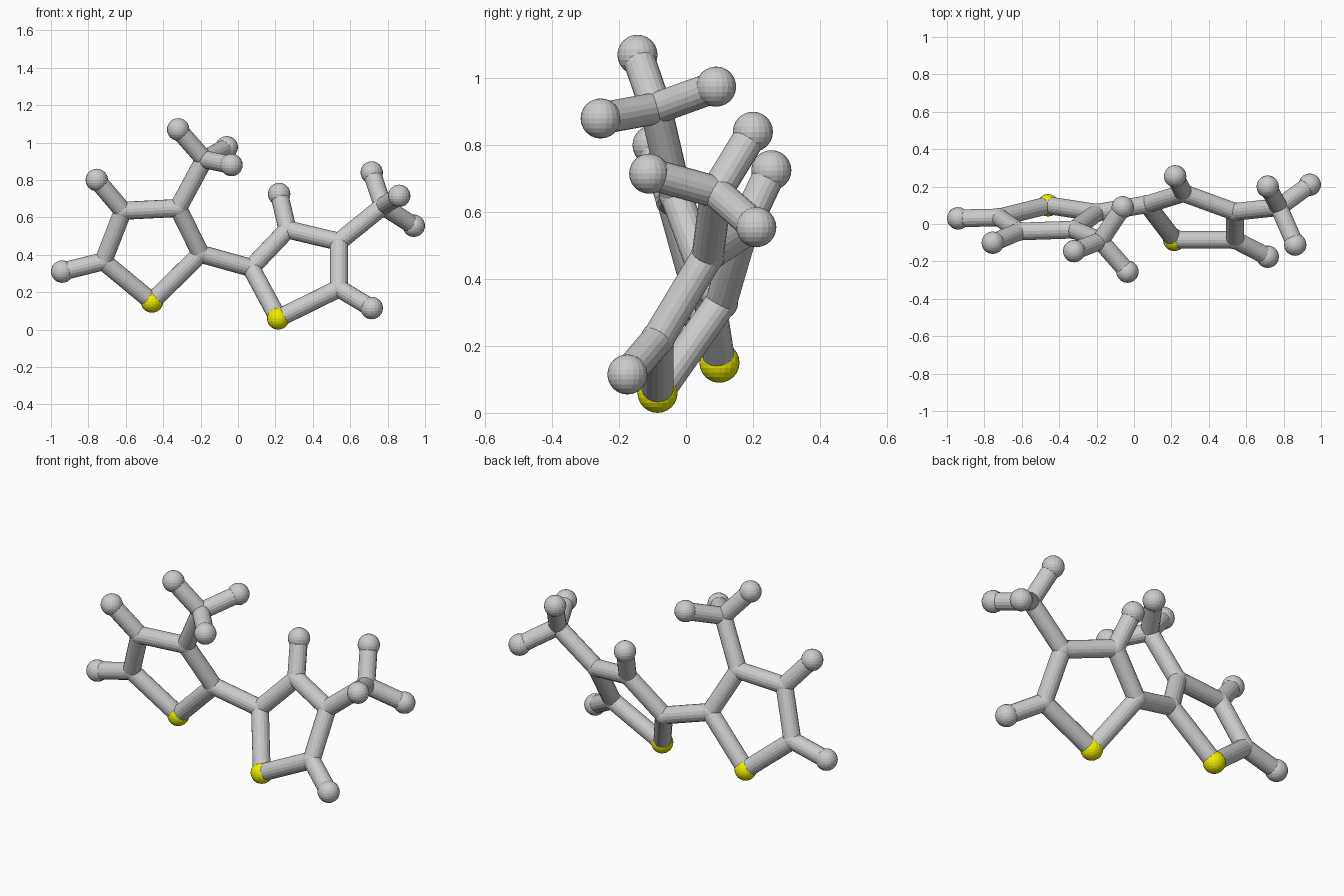
import bpy
from mathutils import Vector

if "Cube" in bpy.data.objects:
    bpy.data.objects.remove(bpy.data.objects["Cube"])

BOND_R, END_R, JOINT_R = 0.048, 0.06, 0.051

yellow = bpy.data.materials.new("sulfur_yellow")
yellow.diffuse_color = (0.85, 0.85, 0.0, 1)
yellow.use_nodes = True
yellow.node_tree.nodes["Principled BSDF"].inputs["Base Color"].default_value = yellow.diffuse_color

# Atom centres: s = sulfur, c = ring carbon, m = methyl carbon, h = hydrogen
left = {
    "s": (-0.46, 0.10, 0.15), "c2": (-0.20, 0.06, 0.405), "c3": (-0.32, -0.03, 0.65),
    "c4": (-0.615, -0.04, 0.635), "c5": (-0.72, 0.035, 0.365),
    "h4": (-0.755, -0.10, 0.80), "h5": (-0.94, 0.03, 0.31),
    "m": (-0.18, -0.09, 0.91), "ha": (-0.32, -0.145, 1.07),
    "hb": (-0.06, 0.09, 0.975), "hc": (-0.035, -0.255, 0.88)}
right = {
    "s": (0.215, -0.085, 0.06), "c2": (0.07, 0.105, 0.33), "c3": (0.265, 0.165, 0.535),
    "c4": (0.54, 0.065, 0.47), "c5": (0.54, -0.085, 0.22),
    "h3": (0.22, 0.255, 0.725), "h5": (0.715, -0.175, 0.115),
    "m": (0.775, 0.09, 0.66), "ha": (0.715, 0.20, 0.84),
    "hb": (0.862, -0.11, 0.715), "hc": (0.94, 0.21, 0.555)}

ring = ["s c2", "c2 c3", "c3 c4", "c4 c5", "c5 s", "c5 h5", "m ha", "m hb", "m hc"]


def ball(name, centre, radius):
    bpy.ops.mesh.primitive_uv_sphere_add(segments=20, ring_count=12, radius=radius, location=centre)
    bpy.context.object.name = name
    return bpy.context.object


def bond(name, a, b):
    a, b = Vector(a), Vector(b)
    bpy.ops.mesh.primitive_cylinder_add(vertices=18, radius=BOND_R, depth=(b - a).length,
                                        location=(a + b) / 2)
    ob = bpy.context.object
    ob.name = name
    ob.rotation_euler = (b - a).to_track_quat("Z", "Y").to_euler()


def build(side, atoms, extra):
    for key, pos in atoms.items():
        if key == "s":
            ball(side + "_sulfur", pos, END_R).data.materials.append(yellow)
        elif key[0] == "h":
            ball(f"{side}_hydrogen_{key[1]}", pos, END_R)
        else:
            ball(f"{side}_carbon_{key}", pos, JOINT_R)
    for pair in ring + extra:
        p, q = pair.split()
        bond(f"{side}_bond_{p}_{q}", atoms[p], atoms[q])


# Two five-sided rings, each with a methyl branch
build("left", left, ["c4 h4", "c3 m"])
build("right", right, ["c3 h3", "c4 m"])
# Link between the rings
bond("ring_link_bond", left["c2"], right["c2"])
